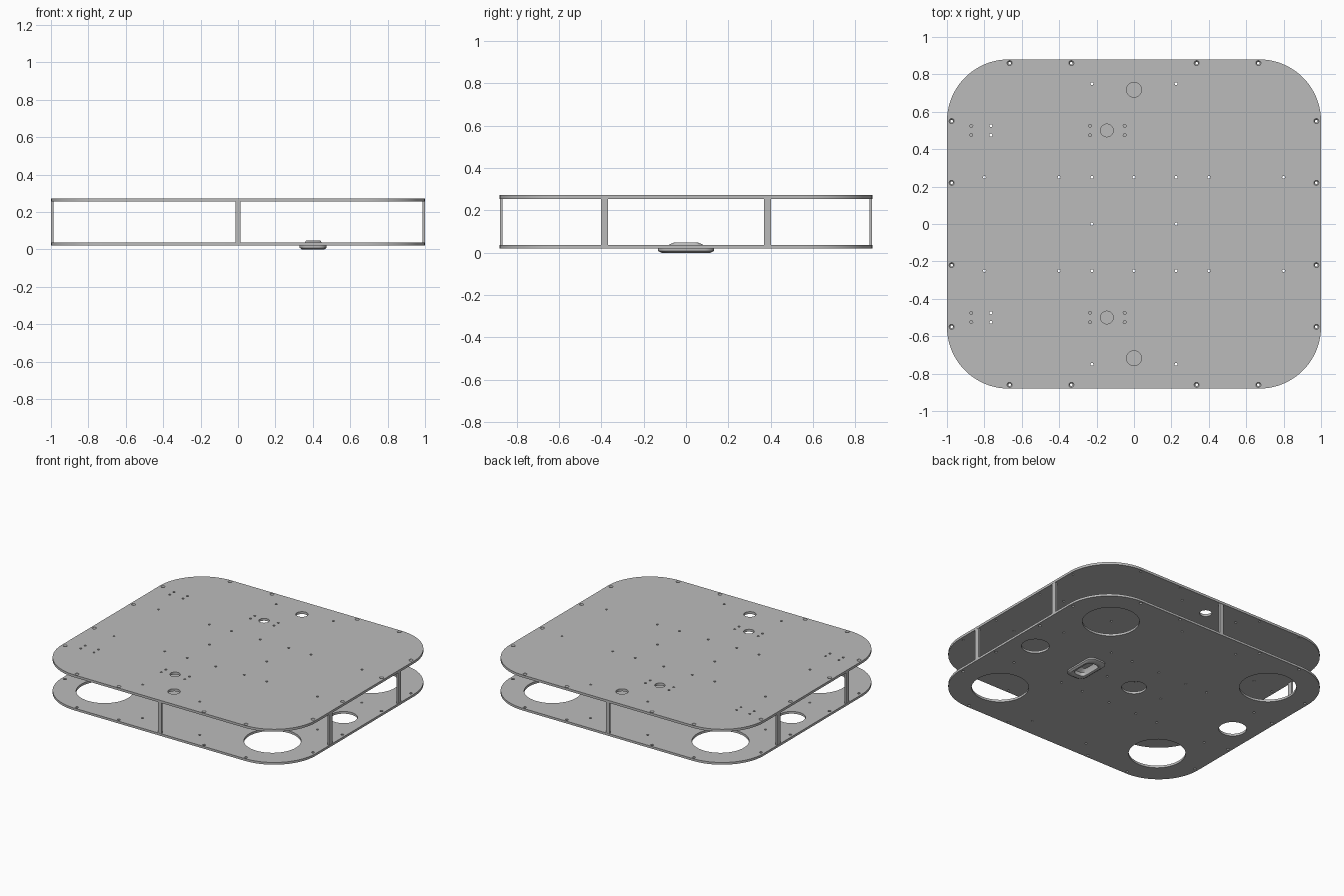
import bpy, bmesh, math
from mathutils import Matrix, Vector

cube = bpy.data.objects.get("Cube")
if cube:
    bpy.data.objects.remove(cube, do_unlink=True)


def material(name, value):
    m = bpy.data.materials.new(name)
    m.use_nodes = True
    color = (value, value, value, 1)
    m.diffuse_color = color
    m.node_tree.nodes["Principled BSDF"].inputs["Base Color"].default_value = color
    return m


GRAY = material("plain gray", 0.5)


def finish(bm, name, smooth=True):
    bmesh.ops.remove_doubles(bm, verts=bm.verts, dist=0.0001)
    bmesh.ops.recalc_face_normals(bm, faces=bm.faces)
    mesh = bpy.data.meshes.new(name)
    bm.to_mesh(mesh)
    bm.free()
    mesh.materials.append(GRAY)
    obj = bpy.data.objects.new(name, mesh)
    bpy.context.collection.objects.link(obj)
    if smooth:
        bpy.ops.object.select_all(action='DESELECT')
        obj.select_set(True)
        bpy.context.view_layer.objects.active = obj
        bpy.ops.object.shade_smooth_by_angle(angle=math.radians(30))
    return obj


def circle(x, y, r, n):
    return [(x + r * math.cos(math.tau * i / n), y + r * math.sin(math.tau * i / n))
            for i in range(n)]


def rounded_rect(hx, hy, r, n, cx=0, cy=0):
    points = []
    for k, (sx, sy) in enumerate([(1, 1), (-1, 1), (-1, -1), (1, -1)]):
        for i in range(n + 1):
            a = math.pi / 2 * (k + i / n)
            points.append((cx + sx * (hx - r) + r * math.cos(a),
                           cy + sy * (hy - r) + r * math.sin(a)))
    return points


def plate(name, loops, z0, z1):
    """Flat sheet: first loop is the outline, the rest are holes."""
    curve = bpy.data.curves.new(name, 'CURVE')
    curve.dimensions = '2D'
    curve.fill_mode = 'BOTH'
    curve.extrude = (z1 - z0) / 2
    for loop in loops:
        s = curve.splines.new('POLY')
        s.points.add(len(loop) - 1)
        for p, (x, y) in zip(s.points, loop):
            p.co = (x, y, 0, 1)
        s.use_cyclic_u = True
    temp = bpy.data.objects.new(name + "_outline", curve)
    bpy.context.collection.objects.link(temp)
    deps = bpy.context.evaluated_depsgraph_get()
    mesh = bpy.data.meshes.new_from_object(temp.evaluated_get(deps))
    bm = bmesh.new()
    bm.from_mesh(mesh)
    bpy.data.objects.remove(temp, do_unlink=True)
    bpy.data.meshes.remove(mesh)
    bmesh.ops.translate(bm, verts=bm.verts, vec=(0, 0, (z0 + z1) / 2))
    return finish(bm, name)


def lofted(name, rings):
    """Skin between successive (loop, z) rings."""
    bm = bmesh.new()
    rows = [[bm.verts.new((x, y, z)) for x, y in loop] for loop, z in rings]
    for a, b in zip(rows, rows[1:]):
        for i in range(len(a)):
            j = (i + 1) % len(a)
            bm.faces.new((a[i], a[j], b[j], b[i]))
    return bm, rows


def mirrored(points):
    return sorted({(sx * x, sy * y) for x, y in points for sx in (1, -1) for sy in (1, -1)})


# Hole layout
HALF_X, HALF_Y, CORNER = 1.0, 0.88, 0.33
LOW0, LOW1, TOP0, TOP1 = 0.02, 0.036, 0.255, 0.272
screws = mirrored([(0.665, 0.86), (0.335, 0.86), (0.975, 0.55), (0.975, 0.22)])
small = mirrored([(0.225, 0.75), (0.225, 0.25), (0.225, 0), (0, 0.25), (0.4, 0.25), (0.8, 0.25)])
clusters = [(x, s * y) for x in (-0.87, -0.765, -0.235, -0.05) for y in (0.475, 0.525) for s in (1, -1)]
outline = rounded_rect(HALF_X, HALF_Y, CORNER, 20)

# Top deck
top = [outline]
top += [circle(x, y, 0.014, 12) for x, y in screws]
top += [circle(x, y, 0.008, 10) for x, y in small + clusters]
for s in (1, -1):
    top.append(circle(-0.145, s * 0.5, 0.034, 28))
    top.append(circle(0, s * 0.718, 0.04, 28))
plate("top_deck", top, TOP0, TOP1)

# Bottom deck with wheel cutouts and the socket opening
wheels = mirrored([(0.66, 0.555)])
low = [outline]
low += [circle(x, y, 0.01, 12) for x, y in screws]
low += [circle(x, y, 0.008, 10) for x, y in small]
low += [circle(x, y, 0.184, 48) for x, y in wheels]
low += [circle(x, 0, 0.09, 32) for x in (-0.83, 0.83)]
low.append(circle(0, 0, 0.08, 32))
low.append(rounded_rect(0.045, 0.085, 0.03, 6, 0.402, 0))
plate("bottom_deck", low, LOW0, LOW1)

# Countersunk seats in the top deck screw holes
for i, (x, y) in enumerate(screws):
    bm, rows = lofted("seat", [(circle(x, y, 0.014, 12), TOP1 - 0.001),
                               (circle(x, y, 0.007, 12), TOP1 - 0.009),
                               (circle(x, y, 0.007, 12), TOP0),
                               (circle(x, y, 0.014, 12), TOP0)])
    finish(bm, f"screw_seat_{i + 1}")

# Upright spacers between the decks
height = TOP0 - LOW1


def spacer(name, x, y, wx, wy):
    bm = bmesh.new()
    size = Matrix.Diagonal(Vector((wx, wy, height, 1)))
    bmesh.ops.create_cube(bm, size=1, matrix=Matrix.Translation((x, y, LOW1 + height / 2)) @ size)
    finish(bm, name, False)


for s, end in ((-1, "front"), (1, "back")):
    spacer(end + "_spacer", 0, s * 0.872, 0.028, 0.012)
    for t, side in ((1, "left"), (-1, "right")):
        spacer(f"{end}_{side}_spacer", t * 0.993, s * 0.385, 0.012, 0.034)


# Recessed socket under the bottom deck: flange, pocket and cup
def ring(hx, hy, r):
    return rounded_rect(hx, hy, r, 6, 0.402, 0)


bm, rows = lofted("socket", [
    (ring(0.034, 0.052, 0.02), 0.044), (ring(0.042, 0.08, 0.028), 0.026),
    (ring(0.044, 0.085, 0.03), 0.004), (ring(0.052, 0.1, 0.035), 0.0),
    (ring(0.06, 0.115, 0.04), 0.0), (ring(0.072, 0.132, 0.045), 0.009),
    (ring(0.072, 0.132, 0.045), LOW0), (ring(0.045, 0.085, 0.03), LOW0),
    (ring(0.045, 0.085, 0.03), LOW1), (ring(0.038, 0.056, 0.022), 0.049)])
bm.faces.new(rows[0])
bm.faces.new(rows[-1])
finish(bm, "charging_socket")
